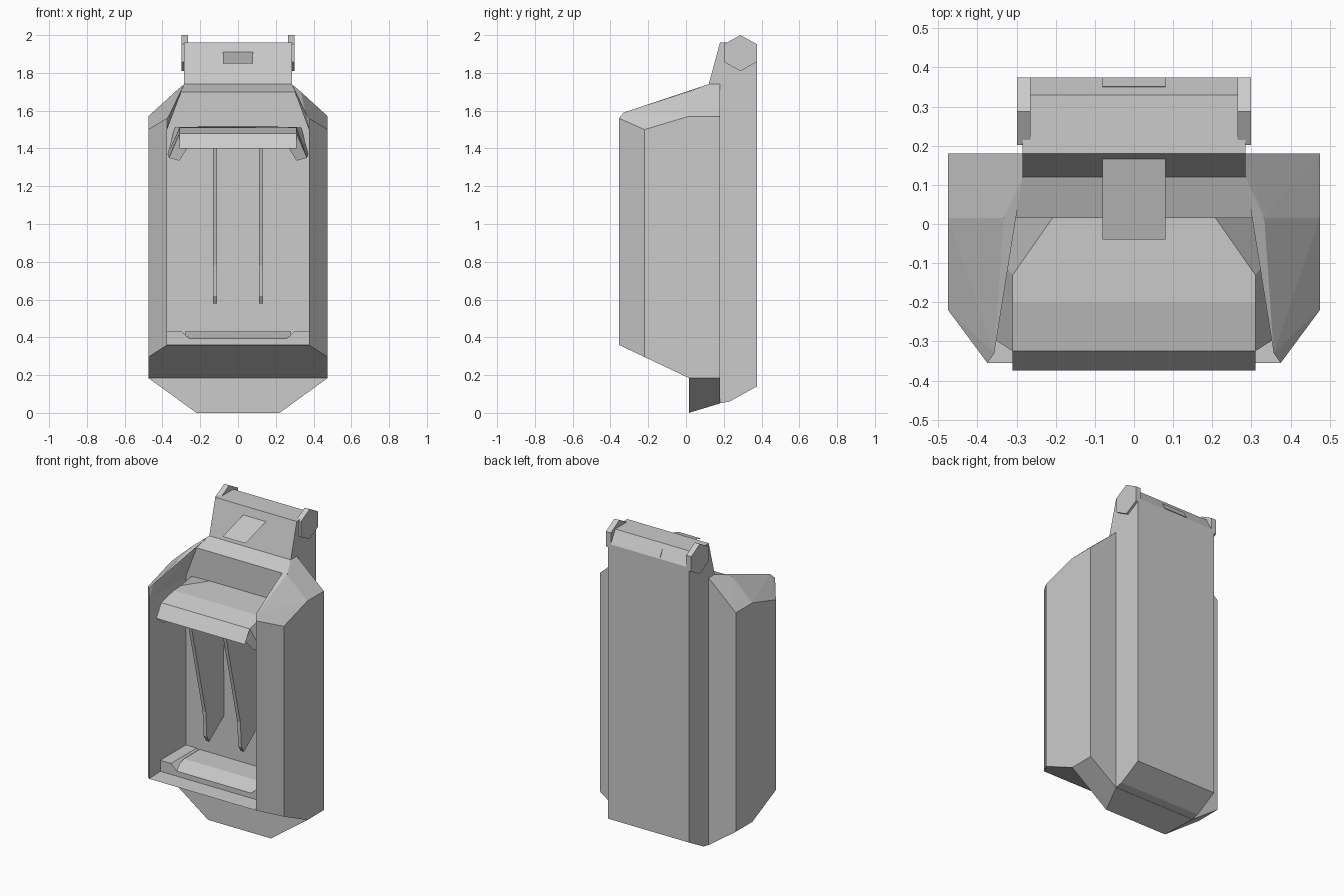
import bpy, bmesh
from math import sin, cos, pi

if "Cube" in bpy.data.objects:
    bpy.data.objects.remove(bpy.data.objects["Cube"])


def finish(name, bm, solid=True):
    if solid:
        bmesh.ops.recalc_face_normals(bm, faces=bm.faces)
    me = bpy.data.meshes.new(name)
    bm.to_mesh(me)
    bm.free()
    ob = bpy.data.objects.new(name, me)
    bpy.context.collection.objects.link(ob)
    return ob


def mirror(ob):
    ob.modifiers.new("mirror", 'MIRROR').use_axis[0] = True
    return ob


def hull(name, pts, both=False):
    """Convex solid; both=True also uses the points reflected in x."""
    bm = bmesh.new()
    if both:
        pts = pts + [(-x, y, z) for x, y, z in pts]
    for p in pts:
        bm.verts.new(p)
    r = bmesh.ops.convex_hull(bm, input=bm.verts)
    junk = {v for v in r["geom_interior"] + r["geom_unused"]
            if isinstance(v, bmesh.types.BMVert)}
    bmesh.ops.delete(bm, geom=list(junk), context='VERTS')
    bmesh.ops.dissolve_limit(bm, angle_limit=0.01, verts=bm.verts, edges=bm.edges)
    return finish(name, bm)


def prism(name, yz, x0, x1):
    """Side profile extruded along x."""
    bm = bmesh.new()
    f = bm.faces.new([bm.verts.new((x0, y, z)) for y, z in yz])
    r = bmesh.ops.extrude_face_region(bm, geom=[f])
    bmesh.ops.translate(bm, vec=(x1 - x0, 0, 0),
                        verts=[v for v in r["geom"] if isinstance(v, bmesh.types.BMVert)])
    return finish(name, bm)


def sheet(name, polys):
    """Thin open panels."""
    bm = bmesh.new()
    for p in polys:
        bm.faces.new([bm.verts.new(c) for c in p])
    bmesh.ops.remove_doubles(bm, verts=bm.verts, dist=0.0005)
    return finish(name, bm)


def hexagon(cy, cz, ry, rz):
    return [(cy + ry * cos(pi / 6 + i * pi / 3), cz + rz * sin(pi / 6 + i * pi / 3))
            for i in range(6)]


# back spine with sloped head
prism("spine", [(.17, .05), (.23, .06), (.375, .14), (.375, 1.88), (.33, 1.96),
                (.18, 1.96), (.12, 1.74), (.17, 1.70)], -.285, .285)
prism("head_slot", [(.35, 1.926), (.352, 1.93), (.374, 1.889), (.37, 1.888)], -.08, .08)

# hexagonal ears on the head
mirror(prism("head_ear", hexagon(.288, 1.905, .10, .095), .264, .299))

# flap sticking out of the head front
sheet("head_flap", [[(-.08, .168, 1.91), (.08, .168, 1.91), (.08, -.04, 1.85), (-.08, -.04, 1.85)]])

# side rails with a chamfered front edge
mirror(hull("side_rail", [(x, y, z) for x, y, lo in
       [(.375, -.355, .36), (.475, -.22, .296), (.475, .015, .185), (.475, .18, .185),
        (.375, .18, .185), (.375, .015, .185)] for z in (lo, 1.5)]))
mirror(hull("rail_cap", [(.375, -.355, 1.5), (.475, -.22, 1.5), (.475, .18, 1.5), (.375, .18, 1.5),
       (.375, -.355, 1.56), (.475, .015, 1.57), (.475, .18, 1.57), (.357, -.33, 1.59),
       (.333, .015, 1.70), (.285, .12, 1.74), (.285, .18, 1.74)]))

# back wall of the bay and the sloped shoulder above
hull("bay_back_wall", [(.375, y, z) for y in (.015, .18) for z in (.185, 1.51)], True)
hull("shoulder", [(.375, .015, 1.51), (.375, .18, 1.51), (.37, .015, 1.57), (.333, .015, 1.70),
                  (.285, .12, 1.74), (.285, .18, 1.74)], True)

# tapered foot and bay floor
hull("foot", [(.475, .015, .185), (.475, .18, .185), (.22, .015, 0), (.285, .18, .05)], True)
prism("bay_floor", [(-.355, .36), (.015, .185), (.015, .37)], -.375, .375)
prism("floor_ledge", [(-.24, .36), (-.24, .395), (-.14, .43), (.02, .43), (.02, .34)], -.28, .28)
mirror(hull("floor_block", [(x, y, z) for y in (-.24, .02) for x, z in
       [(.375, .34), (.375, .433), (.30, .433), (.26, .395), (.26, .34)]]))

# hexagonal plate on the back wall
hx = [(y, z) for y, z in hexagon(0, 1.04, .127, .127)]
hull("wall_plate", [(x, y, z) for x, z in hx for y in (.011, .03)])

# pair of fins under the canopy
mirror(prism("fin", [(.02, 1.50), (-.30, 1.47), (-.315, 1.40), (-.165, .78), (-.155, .62),
                     (-.13, .58), (.02, .69)], .11, .132))

# folded canopy: front lip, slope, top with cut rear corners
w = .31
sheet("canopy", [
    [(-w, -.375, 1.40), (w, -.375, 1.40), (w, -.325, 1.48), (-w, -.325, 1.48)],
    [(-w, -.325, 1.48), (w, -.325, 1.48), (w, -.2, 1.51), (-w, -.2, 1.51)],
    [(-w, -.2, 1.51), (w, -.2, 1.51), (w, -.13, 1.513), (.205, .02, 1.515),
     (-.205, .02, 1.515), (-w, -.13, 1.513)]])

# drooping canopy side panels
mirror(sheet("canopy_wing", [
    [(w, -.325, 1.48), (.365, -.29, 1.35), (.373, -.06, 1.37), (w, -.13, 1.513), (w, -.2, 1.51)],
    [(w, -.325, 1.48), (.27, -.325, 1.40), (.31, -.29, 1.335), (.365, -.29, 1.35)],
    [(w, -.13, 1.513), (.373, -.06, 1.37), (.335, .02, 1.51), (.205, .02, 1.515)]]))
